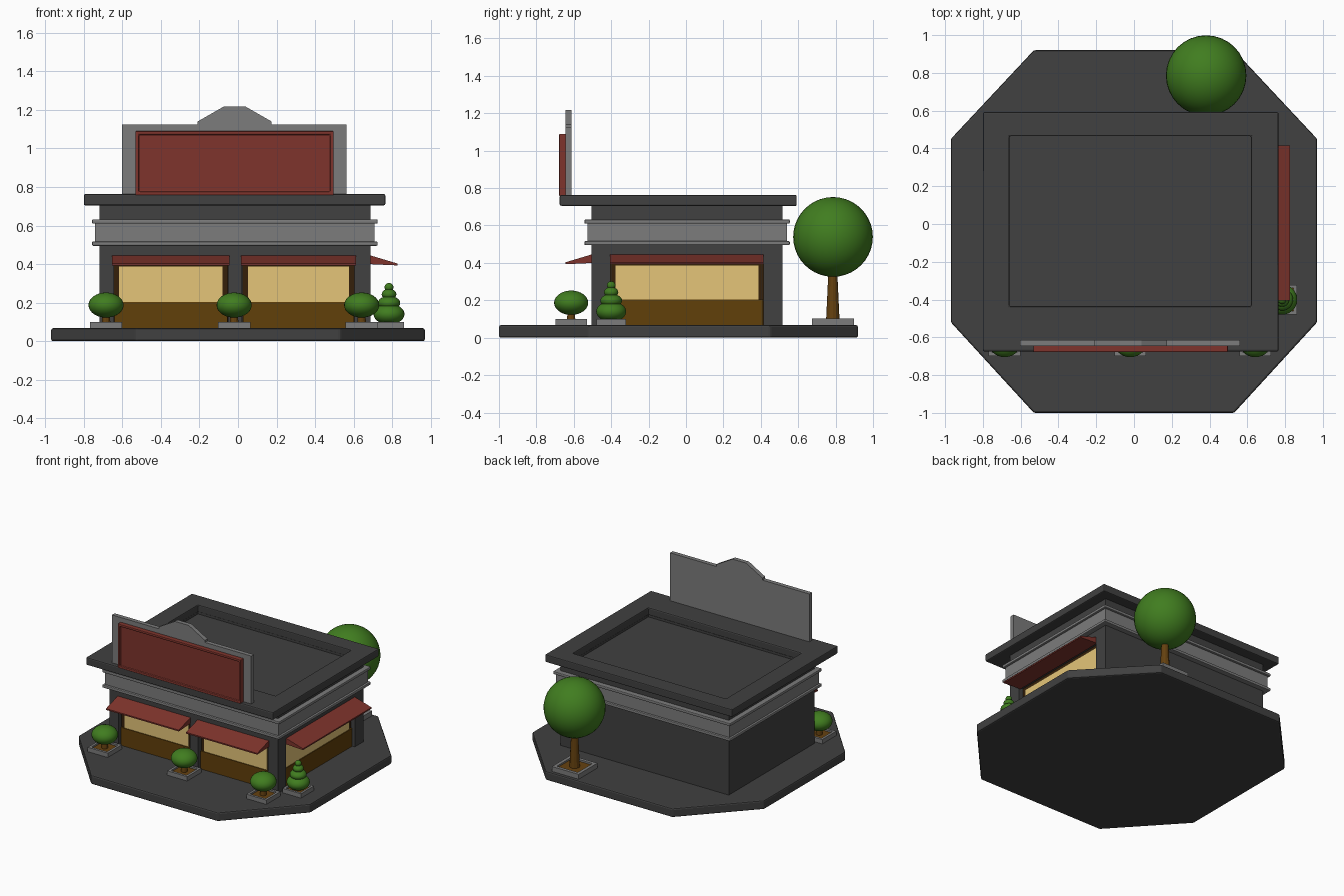
import bpy, bmesh
from mathutils import Vector

cube = bpy.data.objects.get("Cube")
if cube:
    bpy.data.objects.remove(cube, do_unlink=True)


def material(name, r, g, b):
    m = bpy.data.materials.new(name)
    m.use_nodes = True
    m.diffuse_color = (r, g, b, 1)
    bsdf = next(n for n in m.node_tree.nodes if n.type == 'BSDF_PRINCIPLED')
    bsdf.inputs["Base Color"].default_value = (r, g, b, 1)
    return m


CHARCOAL = material("charcoal", 0.052, 0.052, 0.052)
GREY = material("light grey", 0.2, 0.2, 0.2)
RED = material("brick red", 0.21, 0.034, 0.025)
TAN = material("warm glass", 0.78, 0.56, 0.19)
BROWN = material("panel brown", 0.12, 0.05, 0.003)
DARK = material("frame brown", 0.035, 0.014, 0.003)
BARK = material("bark", 0.13, 0.053, 0.005)
GREEN = material("leaf green", 0.052, 0.205, 0.014)


def finish(bm, name, mat, bevel=0, smooth=False):
    bmesh.ops.recalc_face_normals(bm, faces=bm.faces)
    mesh = bpy.data.meshes.new(name)
    bm.to_mesh(mesh)
    bm.free()
    mesh.materials.append(mat)
    for p in mesh.polygons:
        p.use_smooth = smooth
    ob = bpy.data.objects.new(name, mesh)
    bpy.context.collection.objects.link(ob)
    if bevel:
        mod = ob.modifiers.new("Bevel", 'BEVEL')
        mod.width, mod.segments, mod.limit_method = bevel, 2, 'ANGLE'
    return ob


def box_mesh(x, y, z):
    bm = bmesh.new()
    bmesh.ops.create_cube(bm, size=1)
    for v in bm.verts:
        v.co = [r[0] if c < 0 else r[1] for c, r in zip(v.co, (x, y, z))]
    return bm


def box(name, x, y, z, mat, bevel=0):
    return finish(box_mesh(x, y, z), name, mat, bevel)


def inset_face(bm, side, rim):
    """Inset the face that points to side and return the inner face."""
    bm.normal_update()
    face = max(bm.faces, key=lambda f: f.normal.dot(Vector(side)))
    bmesh.ops.inset_region(bm, faces=[face], thickness=rim, use_even_offset=True)
    return face


def tray(name, x, y, z, mat, side, rim, depth, bevel=0):
    """Box with a sunken panel in the face pointing to side."""
    bm = box_mesh(x, y, z)
    face = inset_face(bm, side, rim)
    bmesh.ops.inset_region(bm, faces=[face], thickness=0.001, depth=-depth)
    return finish(bm, name, mat, bevel)


def frame(name, x, y, z, inner_x, inner_y, mat, bevel=0):
    """Flat slab with a rectangular opening right through it."""
    bm = box_mesh(x, y, z)
    holes = [inset_face(bm, (0, 0, s), 0.05) for s in (1, -1)]
    mid_x, mid_y = sum(x) / 2, sum(y) / 2
    for face in holes:
        for v in face.verts:
            v.co.x = inner_x[v.co.x > mid_x]
            v.co.y = inner_y[v.co.y > mid_y]
    edges = [e for face in holes for e in face.edges]
    bmesh.ops.delete(bm, geom=holes, context='FACES_ONLY')
    bmesh.ops.bridge_loops(bm, edges=edges)
    return finish(bm, name, mat, bevel)


def prism(name, points, vector, mat, bevel=0):
    """Solid swept from a closed outline along a vector."""
    bm = bmesh.new()
    near = [bm.verts.new(p) for p in points]
    far = [bm.verts.new(Vector(p) + Vector(vector)) for p in points]
    bm.faces.new(near)
    bm.faces.new(far)
    for i in range(len(points)):
        bm.faces.new((near[i - 1], near[i], far[i], far[i - 1]))
    return finish(bm, name, mat, bevel)


def ball(name, centre, r, rz):
    bm = bmesh.new()
    bmesh.ops.create_uvsphere(bm, u_segments=32, v_segments=20, radius=1)
    for v in bm.verts:
        v.co = Vector((v.co.x * r, v.co.y * r, v.co.z * rz)) + Vector(centre)
    return finish(bm, name, GREEN, smooth=True)


def trunk(name, x, y, z0, z1, r0, r1):
    bm = bmesh.new()
    bmesh.ops.create_cone(bm, cap_ends=True, segments=12, radius1=r0, radius2=r1, depth=z1 - z0)
    bmesh.ops.translate(bm, verts=bm.verts, vec=(x, y, (z0 + z1) / 2))
    return finish(bm, name, BARK)


def planter(name, x, y, half, top=0.1):
    tray(name, (x - half, x + half), (y - half, y + half), (0.06, top), GREY, (0, 0, 1), half * 0.22, 0.02)
    s = half * 0.77
    box(name + "_soil", (x - s, x + s), (y - s, y + s), (0.07, top - 0.012), BARK)


# Ground slab: octagon with cut corners
prism("ground_slab", [(-.53, -1, 0), (.53, -1, 0), (.97, -.52, 0), (.97, .45, 0),
                      (.53, .92, 0), (-.53, .92, 0), (-.97, .45, 0), (-.97, -.52, 0)],
      (0, 0, 0.067), CHARCOAL, 0.01)

# Walls: core set back behind the shopfronts, pillars and upper wall
L, R, F, B, FLOOR, HEAD = -0.72, 0.687, -0.505, 0.517, 0.06, 0.41
SET = 0.045
DECK_X, DECK_Y, DECK_Z = (-0.66, 0.62), (-0.435, 0.465), 0.693
box("wall_core", (L, R - SET), (F + SET, B), (FLOOR, 0.6), CHARCOAL)
frame("upper_wall", (L, R), (F, B), (HEAD, 0.71), DECK_X, DECK_Y, CHARCOAL)
for name, x, y in (("right_front_pillar", (L, -0.645), (F, F + 0.1)),
                   ("middle_pillar", (-0.05, 0.02), (F, F + 0.1)),
                   ("corner_pillar", (0.605, R), (F, -0.405)),
                   ("back_pillar", (R - 0.1, R), (0.415, B))):
    box(name, x, y, (FLOOR, HEAD), CHARCOAL)


# Shopfronts: frame, glass and lower panel, on the front or the left side
def shopfront(name, a, b, on_side):
    def part(suffix, lo, hi, z, out, mat):
        if on_side:
            box(name + suffix, (R - 0.07, R - SET + out), (lo, hi), z, mat)
        else:
            box(name + suffix, (lo, hi), (F + SET - out, F + 0.07), z, mat)
    part("_frame", a, b, (FLOOR, HEAD), 0.012, DARK)
    part("_glass", a + 0.028, b - 0.028, (0.2, 0.387), 0.018, TAN)
    part("_panel", a + 0.003, b - 0.003, (FLOOR, 0.203), 0.024, BROWN)
    # Sloping awning: a thin-lipped wedge
    shape = [(-0.01, 0.4), (0.14, 0.393), (0.14, 0.403), (0, 0.445), (-0.01, 0.445)]
    if on_side:
        prism(name + "_awning", [(R + d, a, z) for d, z in shape], (0, b - a, 0), RED)
    else:
        prism(name + "_awning", [(a - 0.008, F - d, z) for d, z in shape], (b - a + 0.016, 0, 0), RED)


shopfront("right_window", -0.645, -0.052, False)
shopfront("left_window", 0.024, 0.605, False)
shopfront("side_window", -0.405, 0.415, True)


# Cornice band with two ledges
def ring(name, grow, z, bevel):
    box(name, (L - grow, R + grow), (F - grow, B + grow), z, GREY, bevel)


ring("cornice_band", 0.022, (0.505, 0.625), 0)
ring("lower_ledge", 0.038, (0.495, 0.517), 0.006)
ring("upper_ledge", 0.038, (0.61, 0.632), 0.006)

# Roof rim around a sunken deck
frame("roof_rim", (-0.8, 0.765), (-0.675, 0.592), (0.705, 0.763), DECK_X, DECK_Y, CHARCOAL, 0.008)
box("roof_deck", DECK_X, DECK_Y, (0.64, DECK_Z), CHARCOAL)

# Sign board with a stepped crest, and its framed red panel
prism("sign_board", [(-.603, -.645, .755), (.562, -.645, .755), (.562, -.645, 1.125),
                     (.175, -.645, 1.125), (.175, -.645, 1.14), (.04, -.645, 1.217),
                     (-.075, -.645, 1.217), (-.21, -.645, 1.14), (-.21, -.645, 1.125),
                     (-.603, -.645, 1.125)], (0, 0.032, 0), GREY)
tray("sign_panel", (-0.533, 0.497), (-0.678, -0.64), (0.757, 1.09), RED,
     (0, -1, 0), 0.018, 0.012, 0.005)

# Round bushes along the front
for side, x in (("right", -0.685), ("middle", -0.02), ("left", 0.642)):
    planter(side + "_bush_planter", x, -0.614, 0.084)
    trunk(side + "_bush_stem", x, -0.614, 0.07, 0.16, 0.024, 0.018)
    ball(side + "_bush", (x, -0.614, 0.187), 0.091, 0.065)

# Tiered topiary
planter("topiary_planter", 0.784, -0.4, 0.078)
trunk("topiary_stem", 0.784, -0.4, 0.07, 0.14, 0.02, 0.02)
for i, (z, r, rz) in enumerate(((0.14, 0.08, 0.054), (0.198, 0.058, 0.036),
                                (0.243, 0.038, 0.028), (0.28, 0.023, 0.022))):
    ball("topiary_tier_%d" % (i + 1), (0.784, -0.4, z), r, rz)

# Tree behind the building
planter("tree_planter", 0.382, 0.785, 0.112, 0.104)
trunk("tree_trunk", 0.382, 0.785, 0.07, 0.37, 0.037, 0.023)
ball("tree_crown", (0.382, 0.786, 0.539), 0.213, 0.213)
